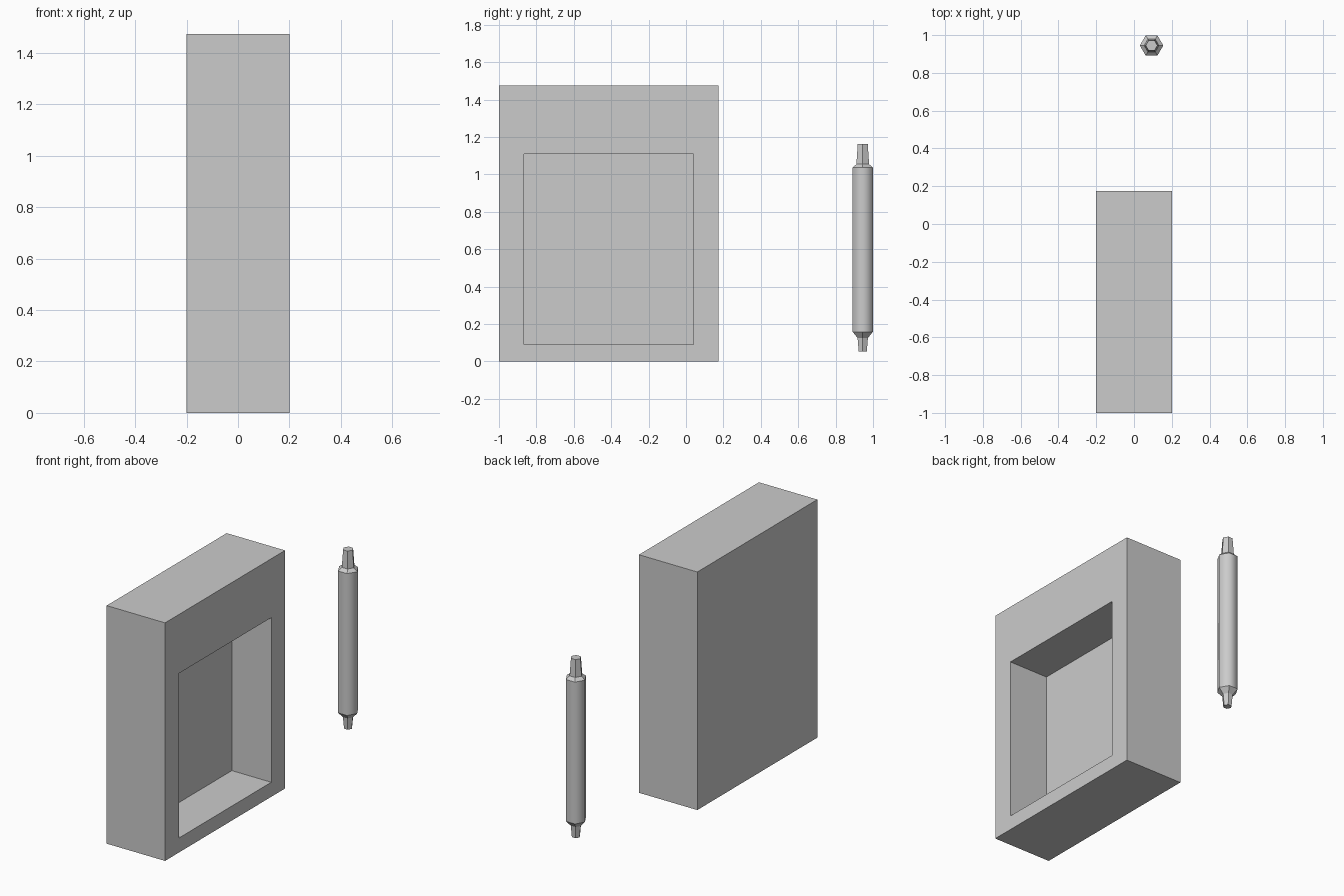
import bpy, bmesh
from math import cos, sin, pi

if "Cube" in bpy.data.objects:
    bpy.data.objects.remove(bpy.data.objects["Cube"])


def finish(bm, name):
    bmesh.ops.recalc_face_normals(bm, faces=bm.faces)
    me = bpy.data.meshes.new(name)
    bm.to_mesh(me)
    bm.free()
    ob = bpy.data.objects.new(name, me)
    bpy.context.collection.objects.link(ob)
    return ob


# Frame: a box with a rectangular pocket sunk into its +x side
def recessed_box(name, x, y, z, pocket_x, pocket_y, pocket_z):
    bm = bmesh.new()

    def ring(px, ys, zs):
        return [bm.verts.new((px, ys[i], zs[j])) for i, j in ((0, 0), (1, 0), (1, 1), (0, 1))]

    rings = [ring(x[0], y, z), ring(x[1], y, z),
             ring(x[1], pocket_y, pocket_z), ring(pocket_x, pocket_y, pocket_z)]
    bm.faces.new(rings[0])
    bm.faces.new(rings[-1])
    for a, b in zip(rings, rings[1:]):
        for i in range(4):
            k = (i + 1) % 4
            bm.faces.new((a[i], a[k], b[k], b[i]))
    return finish(bm, name)


recessed_box("recessed_frame", (-0.2, 0.2), (-1.0, 0.175), (0.0, 1.475),
             -0.07, (-0.865, 0.04), (0.09, 1.11))


# Rod: six-sided profile with tapered tips, long body shaded smooth
def hex_rod(name, centre, profile, body):
    bm = bmesh.new()
    rings = [[bm.verts.new((centre[0] + r * cos(i * pi / 3),
                            centre[1] + r * sin(i * pi / 3), z)) for i in range(6)]
             for r, z in profile]
    bm.faces.new(rings[0])
    bm.faces.new(rings[-1])
    for n, (a, b) in enumerate(zip(rings, rings[1:])):
        for i in range(6):
            k = (i + 1) % 6
            f = bm.faces.new((a[i], a[k], b[k], b[i]))
            f.smooth = n == body
    # crisp rims at both ends of the body
    for r in (rings[body], rings[body + 1]):
        for i in range(6):
            bm.edges.get((r[i], r[(i + 1) % 6])).smooth = False
    return finish(bm, name)


hex_rod("hexagonal_rod", (0.093, 0.945),
        [(0.025, 0.053), (0.032, 0.126), (0.062, 0.158), (0.062, 1.037),
         (0.039, 1.055), (0.031, 1.162)], body=2)
